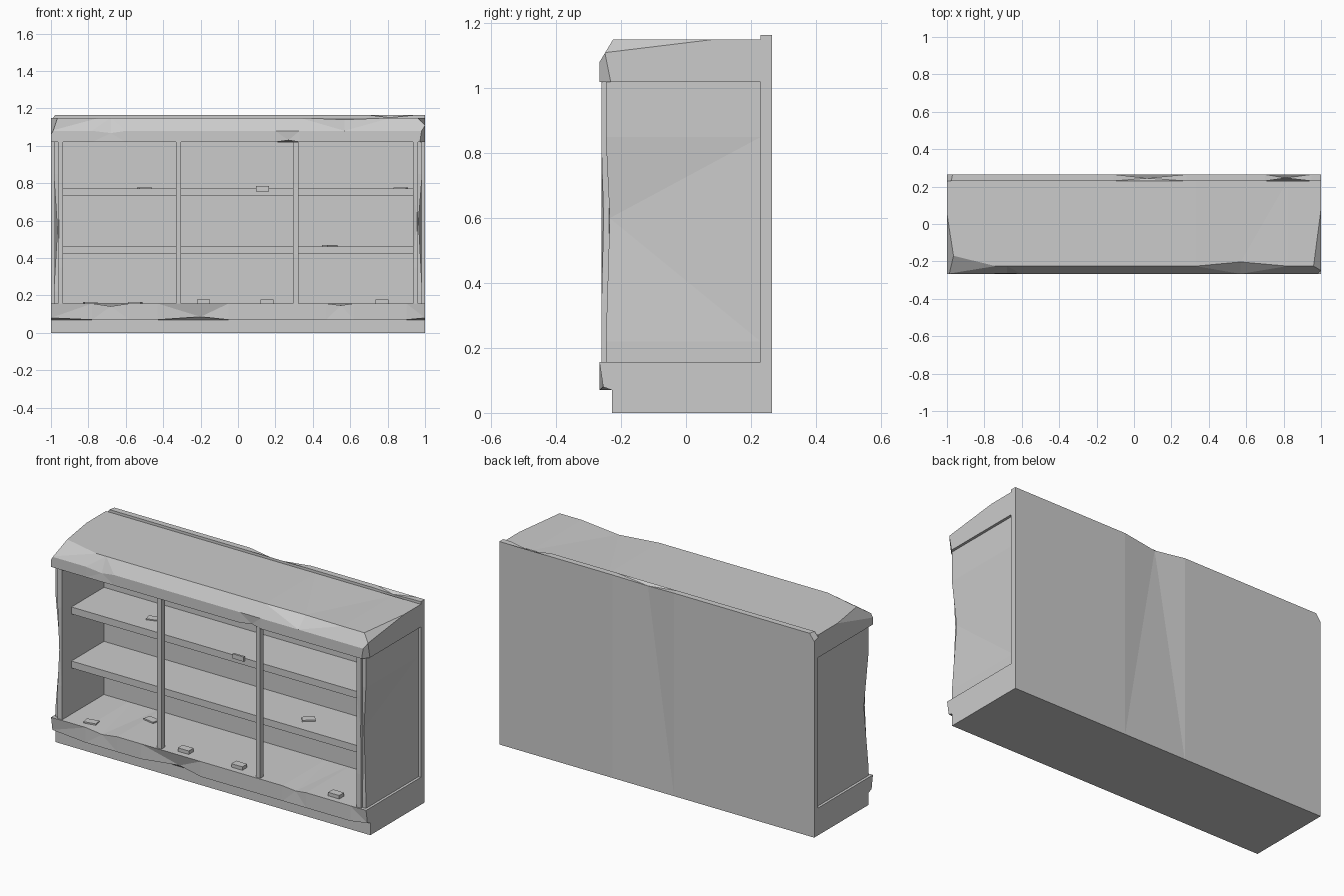
import bpy, bmesh
from mathutils import Vector

if "Cube" in bpy.data.objects:
    bpy.data.objects.remove(bpy.data.objects["Cube"])


def finish(name, bm):
    bmesh.ops.recalc_face_normals(bm, faces=bm.faces)
    mesh = bpy.data.meshes.new(name)
    bm.to_mesh(mesh)
    bm.free()
    ob = bpy.data.objects.new(name, mesh)
    bpy.context.collection.objects.link(ob)
    return ob


def box(name, x0, x1, y0, y1, z0, z1, turn=0):
    bm = bmesh.new()
    bmesh.ops.create_cube(bm, size=1)
    bmesh.ops.scale(bm, vec=(x1 - x0, y1 - y0, z1 - z0), verts=bm.verts)
    ob = finish(name, bm)
    ob.location = ((x0 + x1) / 2, (y0 + y1) / 2, (z0 + z1) / 2)
    ob.rotation_euler.z = turn
    return ob


def loft(name, profile, stations, dents=(), axis='x', chops=()):
    """Sweep a profile; dents = (station, corner, da, db); chops = planes of 3 points."""
    moved = {(s, c): (a, b) for s, c, a, b in dents}
    bm = bmesh.new()
    rings = []
    for i, t in enumerate(stations):
        ring = []
        for j, (a, b) in enumerate(profile):
            da, db = moved.get((i, j), (0, 0))
            co = (t, a + da, b + db) if axis == 'x' else (a + da, b + db, t)
            ring.append(bm.verts.new(co))
        rings.append(ring)
    n = len(profile)
    for r, q in zip(rings, rings[1:]):
        for j in range(n):
            bm.faces.new((r[j], r[(j + 1) % n], q[(j + 1) % n], q[j]))
    bm.faces.new(rings[0])
    bm.faces.new(rings[-1])
    # split dented faces into flat triangles
    bent = [f for f in bm.faces if len(f.verts) == 4 and
            abs((f.verts[1].co - f.verts[0].co).cross(f.verts[2].co - f.verts[0].co)
                .dot(f.verts[3].co - f.verts[0].co)) > 1e-7]
    bmesh.ops.triangulate(bm, faces=bent)
    # slice broken corners off
    centre = sum((v.co for v in bm.verts), Vector()) / len(bm.verts)
    for p in chops:
        a, b, c = map(Vector, p)
        no = (b - a).cross(c - a).normalized()
        if no.dot(centre - a) > 0:
            no.negate()
        cut = bmesh.ops.bisect_plane(bm, geom=bm.verts[:] + bm.edges[:] + bm.faces[:],
                                     plane_co=a, plane_no=no, clear_outer=True)
        edges = [e for e in cut['geom_cut'] if isinstance(e, bmesh.types.BMEdge)]
        bmesh.ops.holes_fill(bm, edges=edges)
    return finish(name, bm)


# stepped base with chipped lips
loft('base', [(.23, 0), (-.228, 0), (-.228, .07), (-.267, .07), (-.267, .157), (.23, .157)],
     [-1, -.78, -.68, -.58, -.43, -.2, -.05, .47, .55, .62, .9, 1],
     dents=[(2, 4, .004, -.015), (5, 3, .022, .016), (8, 4, .004, -.01), (11, 3, .012, .01),
            (0, 3, .012, .01)])

# canopy top with broken front corners
loft('top', [(.23, 1.02), (-.267, 1.02), (-.267, 1.08), (-.225, 1.15), (.23, 1.15)],
     [-1, -.78, -.68, -.6, .2, .27, .33, .57, .82, 1],
     dents=[(2, 2, .003, -.012), (5, 1, .006, .01), (7, 3, .022, -.01)],
     chops=[((-1, .02, 1.14), (-.965, -.17, 1.15), (-1, -.267, 1.06)),
            ((-.965, -.17, 1.15), (-.74, -.225, 1.15), (-1, -.267, 1.08)),
            ((1, .08, 1.15), (1, -.25, 1.11), (.96, -.225, 1.15)),
            ((1, -.24, 1.06), (.98, -.267, 1.07), (1, -.25, 1.11))])

# back board with nicked upper edge
loft('back_board', [(.23, 0), (.265, 0), (.265, 1.165), (.23, 1.165)],
     [-1, -.11, .07, .28, .7, .81, .95, 1],
     dents=[(2, 2, -.02, -.014), (5, 3, .016, -.014)],
     chops=[((-1, .23, 1.135), (-1, .265, 1.125), (-.97, .265, 1.165))])

# inner back of the display
box('inner_back', -.935, .935, .12, .23, .157, 1.02)

# side walls with worn front edges, and their posts
for side, s, mid in (('left', -1, .55), ('right', 1, .6)):
    loft(side + '_wall', [(s * .935, -.247), (s * .985, -.247), (s * .985, .23), (s * .935, .23)],
         [.157, .22, mid, .85, 1.02], dents=[(2, 1, -s * .02, .012)], axis='z')
    loft(side + '_post', [(s * .935, -.26), (s * .963, -.26), (s * .963, -.225), (s * .935, -.225)],
         [.157, .35, mid, .8, 1.02], dents=[(2, 1, -s * .006, .006)], axis='z')

# front dividers
for i, x in enumerate((-.318, .309)):
    box(f'divider_{i}', x - .014, x + .014, -.26, -.228, .157, 1.02)

# shelves
for i, z in enumerate((.422, .732)):
    box(f'shelf_{i}', -.935, .935, -.175, .12, z, z + .04)

# price tag on the upper shelf edge
box('shelf_tag', .097, .167, -.187, -.175, .757, .784)

# loose scraps lying on floor and shelves
scraps = [(-.79, -.2, .157, .008, .2), (-.55, 0, .157, .008, -.2), (-.185, -.21, .157, .02, 0),
          (.155, -.21, .157, .02, 0), (.77, -.21, .157, .02, 0), (.49, -.06, .462, .008, .7),
          (-.5, -.05, .772, .006, .3), (.87, -.03, .772, .006, -.3)]
for i, (x, y, z, h, turn) in enumerate(scraps):
    box(f'scrap_{i}', x - .035, x + .035, y - .022, y + .022, z, z + h, turn)
